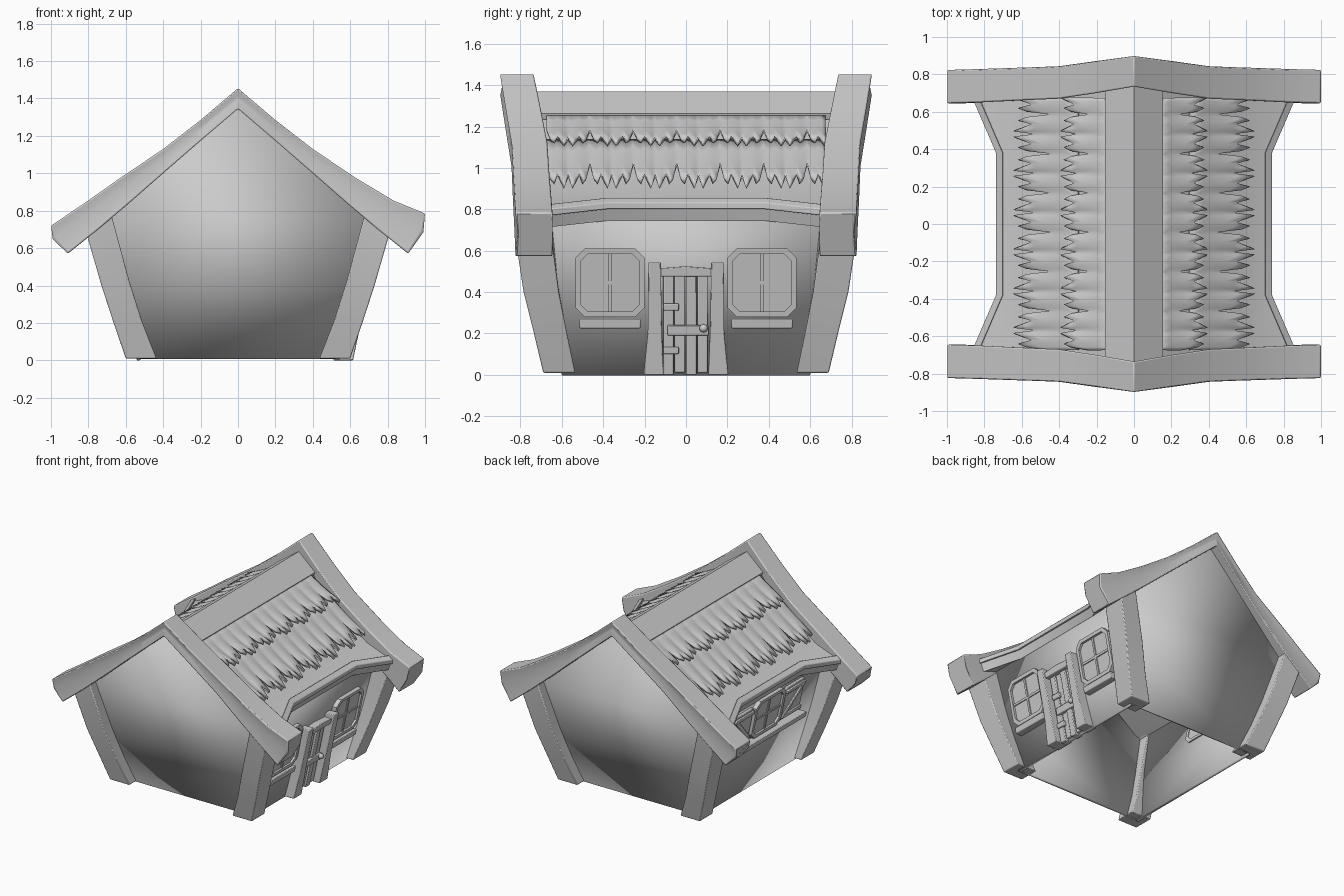
import bpy, bmesh, math
from mathutils import Vector

if "Cube" in bpy.data.objects:
    bpy.data.objects.remove(bpy.data.objects["Cube"])


def finish(name, bm, mirror="", bevel=0.0, thick=0.0):
    bmesh.ops.recalc_face_normals(bm, faces=bm.faces[:])
    me = bpy.data.meshes.new(name)
    bm.to_mesh(me)
    bm.free()
    ob = bpy.data.objects.new(name, me)
    bpy.context.collection.objects.link(ob)
    if thick:
        m = ob.modifiers.new("thickness", "SOLIDIFY")
        m.thickness, m.offset = thick, 0
    if bevel:
        m = ob.modifiers.new("bevel", "BEVEL")
        m.width, m.segments, m.limit_method = bevel, 2, "ANGLE"
    if mirror:
        m = ob.modifiers.new("mirror", "MIRROR")
        m.use_axis = ("X" in mirror, "Y" in mirror, False)
        m.use_mirror_merge = False
    return ob


def loft(name, sections, loop=True, ends=True, ring=False, **kw):
    """Skin equal-length point lists; loop closes each section, ring closes the run."""
    bm = bmesh.new()
    rows = [[bm.verts.new(p) for p in s] for s in sections]
    n = len(rows[0])
    pairs = list(zip(rows, rows[1:])) + ([(rows[-1], rows[0])] if ring else [])
    for a, b in pairs:
        for i in range(n if loop else n - 1):
            j = (i + 1) % n
            bm.faces.new((a[i], a[j], b[j], b[i]))
    if loop and ends and not ring:
        bm.faces.new(rows[0])
        bm.faces.new(rows[-1])
    return finish(name, bm, **kw)


# Helpers for parts lying on the leaning side walls
def wall(side, y, z, d=0.0):
    return (side * (0.54 + 0.21 * z + d), y, z)


def plate(name, side, outline, d0, d1, bevel=0.005):
    return loft(name, [[wall(side, y, z, d) for y, z in outline] for d in (d0, d1)], bevel=bevel)


def rect(y0, y1, z0, z1):
    return [(y0, z0), (y1, z0), (y1, z1), (y0, z1)]


def octagon(y0, y1, z0, z1, c):
    return [(y0 + c, z0), (y1 - c, z0), (y1, z0 + c), (y1, z1 - c),
            (y1 - c, z1), (y0 + c, z1), (y0, z1 - c), (y0, z0 + c)]


def window(name, side, y0, y1, z0, z1, c=0.045, w=0.025):
    out = octagon(y0, y1, z0, z1, c)
    inn = octagon(y0 + w, y1 - w, z0 + w, z1 - w, c * 0.8)
    loft(name + "_frame", [[wall(side, y, z, d) for y, z in o] for o, d in
                           ((out, -0.03), (out, 0.035), (inn, 0.035), (inn, -0.03))], ring=True)
    plate(name + "_pane", side, inn, -0.025, 0.018, 0)
    ym, zm = (y0 + y1) / 2, (z0 + z1) / 2
    plate(name + "_upright_bar", side, rect(ym - .008, ym + .008, z0 + w, z1 - w), 0, 0.026, 0)
    plate(name + "_cross_bar", side, rect(y0 + w, y1 - w, zm - .008, zm + .008), 0, 0.025, 0)


# Walls, open underneath
loft("side_wall", [[wall(1, -0.60 - 0.15 * z, z, -0.01), wall(1, 0.60 + 0.15 * z, z, -0.01)]
                   for z in (0, 0.4, 0.79)], loop=False, mirror="X", thick=0.02)
loft("gable_wall", [[(-x, -y, z), (x, -y, z)] for x, y, z in
                    ((0.52, 0.60, 0.01), (0.62, 0.68, 0.38), (0.70, 0.745, 0.75), (0.01, 0.82, 1.35))],
     loop=False, mirror="Y", thick=0.02)

# Leaning corner posts: outer x, z / inner x, z / outer y / inner y
posts = [(0.60, 0.01, 0.435, 0.01, 0.69, 0.535), (0.665, 0.20, 0.51, 0.20, 0.735, 0.575),
         (0.73, 0.40, 0.58, 0.42, 0.785, 0.615), (0.805, 0.66, 0.675, 0.77, 0.825, 0.65)]
loft("corner_post", [[(xo, -yo, zo), (xi, -yo, zi), (xi, -yi, zi), (xo, -yi, zo)]
                     for xo, zo, xi, zi, yo, yi in posts], mirror="XY", bevel=0.006)

# Gable boards: top x, z / bottom x, z / outer y / inner y
arm = [(0.0, 1.455, 0.0, 1.345, 0.90, 0.735), (0.20, 1.285, 0.21, 1.165, 0.872, 0.70),
       (0.40, 1.13, 0.40, 1.0, 0.845, 0.67), (0.63, 0.975, 0.60, 0.825, 0.837, 0.66),
       (0.83, 0.855, 0.76, 0.69, 0.83, 0.65), (1.0, 0.785, 0.91, 0.57, 0.825, 0.645)]


def board_section(s, v):
    xt, zt, xb, zb, yo, yi = v
    if s < 0 and xt > 0.8:
        zt -= 0.065 * (xt - 0.75) / 0.25
    xm, zm = xt * 0.55 + xb * 0.45 + 0.025 * xt, zt * 0.55 + zb * 0.45
    ym = yo - 0.012
    return [(s * xt, -yo, zt), (s * xt, -yi, zt), (s * xm, -yi, zm),
            (s * xb, -yi, zb), (s * xb, -yo, zb), (s * xm, -ym, zm)]


loft("gable_board", [board_section(-1, v) for v in arm[:0:-1]] + [board_section(1, v) for v in arm],
     mirror="Y", bevel=0.008)

# Roof slab with raised, pulled-in middle of the eave
eave = [(-0.74, 0.885, 0.785), (-0.38, 0.73, 0.825), (0.38, 0.73, 0.825), (0.74, 0.885, 0.785)]
loft("roof_slab", [[(0, y, 1.32), (0.38, y, 1.035), (0.63, y, 0.87), (x, y, z),
                    (x - 0.03, y, z - 0.08), (0.64, y, 0.78), (0, y, 1.26)] for y, x, z in eave], mirror="X")
loft("eave_trim", [[(x - 0.03, y, z + 0.032), (x + 0.008, y, z + 0.008), (x + 0.006, y, z - 0.025),
                    (x - 0.03, y, z - 0.015)] for y, x, z in eave], mirror="X", bevel=0.004)
loft("ridge_cap", [[(0, y, 1.37), (0.155, y, 1.262), (0.145, y, 1.235), (0, y, 1.33),
                    (-0.145, y, 1.235), (-0.155, y, 1.262)] for y in (-0.75, 0.75)])

# Two rows of rounded tiles with ragged lower edges
edge = [0.45, 0.8, 0.92, 0.72, 0.86, 1.0, 0.7, 1.0, 0.86, 0.72, 0.92, 0.8]


def tile_row(name, x0, z0, x1, z1):
    a, b = Vector((x0, 0, z0)), Vector((x1, 0, z1))
    nrm = Vector((z0 - z1, 0, x1 - x0)).normalized()
    cols = []
    for j in range(78):
        y = -0.674 + j * 0.0175
        bump = 0.02 * abs(math.sin(math.pi * j / 6))
        col = []
        for i in range(5):
            t = i / 4 * edge[j % 12]
            p = a.lerp(b, t) + nrm * (bump * t - 0.022 * math.sin(math.pi * t) * 0.4)
            col.append((p.x, y, p.z))
        cols.append(col)
    loft(name, cols, loop=False, mirror="X", thick=0.022)


tile_row("upper_tiles", 0.13, 1.255, 0.385, 1.105)
tile_row("lower_tiles", 0.30, 1.13, 0.635, 0.90)

# Right side: two windows with sills
for s, tag in ((-1, "near"), (1, "far")):
    y0, y1 = sorted((s * 0.2, s * 0.535))
    window(tag + "_window", 1, y0, y1, 0.28, 0.61)
    plate(tag + "_sill", 1, rect(y0 + 0.02, y1 - 0.02, 0.225, 0.27), -0.01, 0.05)

# Right side: plank door with flared jambs
for s, tag in ((-1, "near"), (1, "far")):
    plate(tag + "_door_jamb", 1, [(s * y, z) for y, z in
          ((0.205, 0), (0.108, 0), (0.116, 0.2), (0.122, 0.545), (0.182, 0.545), (0.185, 0.2))], -0.03, 0.075)
plate("door_lintel", 1, [(-0.125, 0.475), (0.125, 0.475), (0.125, 0.515), (0, 0.525), (-0.125, 0.515)], -0.03, 0.06)
for i, (bottom, d) in enumerate(((0.0, 0.03), (0.012, 0.022), (0.0, 0.033), (0.01, 0.025))):
    y = -0.11 + i * 0.055
    plate("door_plank_%d" % (i + 1), 1, rect(y, y + 0.05, bottom, 0.48), -0.03, d)
plate("door_cross_bar", 1, rect(-0.09, 0.11, 0.19, 0.24), 0.01, 0.045)
for z in (0.10, 0.31):
    plate("door_hinge", 1, rect(-0.11, -0.035, z, z + 0.035), 0.01, 0.042)
bm = bmesh.new()
bmesh.ops.create_uvsphere(bm, u_segments=12, v_segments=8, radius=0.02)
bmesh.ops.translate(bm, verts=bm.verts, vec=wall(1, 0.085, 0.225, 0.055))
finish("door_knob", bm)

# Left side: one wide window with braced shutters and a long sill
window("left_window", -1, -0.18, 0.18, 0.45, 0.75)
plate("left_sill", -1, rect(-0.46, 0.46, 0.40, 0.44), -0.02, 0.07)
for s, tag in ((-1, "near"), (1, "far")):
    plate(tag + "_shutter", -1, rect(*sorted((s * 0.2, s * 0.42)), 0.46, 0.72), -0.02, 0.025)
    for z in (0.475, 0.675):
        plate(tag + "_shutter_rail", -1, rect(*sorted((s * 0.2, s * 0.42)), z, z + 0.03), 0, 0.04)
    plate(tag + "_shutter_brace", -1, [(s * 0.2, 0.50), (s * 0.24, 0.50), (s * 0.42, 0.68), (s * 0.38, 0.68)], 0, 0.038)

# Smooth the rounded parts, keep edges sharp
bpy.ops.object.select_all(action="SELECT")
bpy.context.view_layer.objects.active = bpy.data.objects["door_knob"]
bpy.ops.object.shade_smooth_by_angle(angle=math.radians(35))
